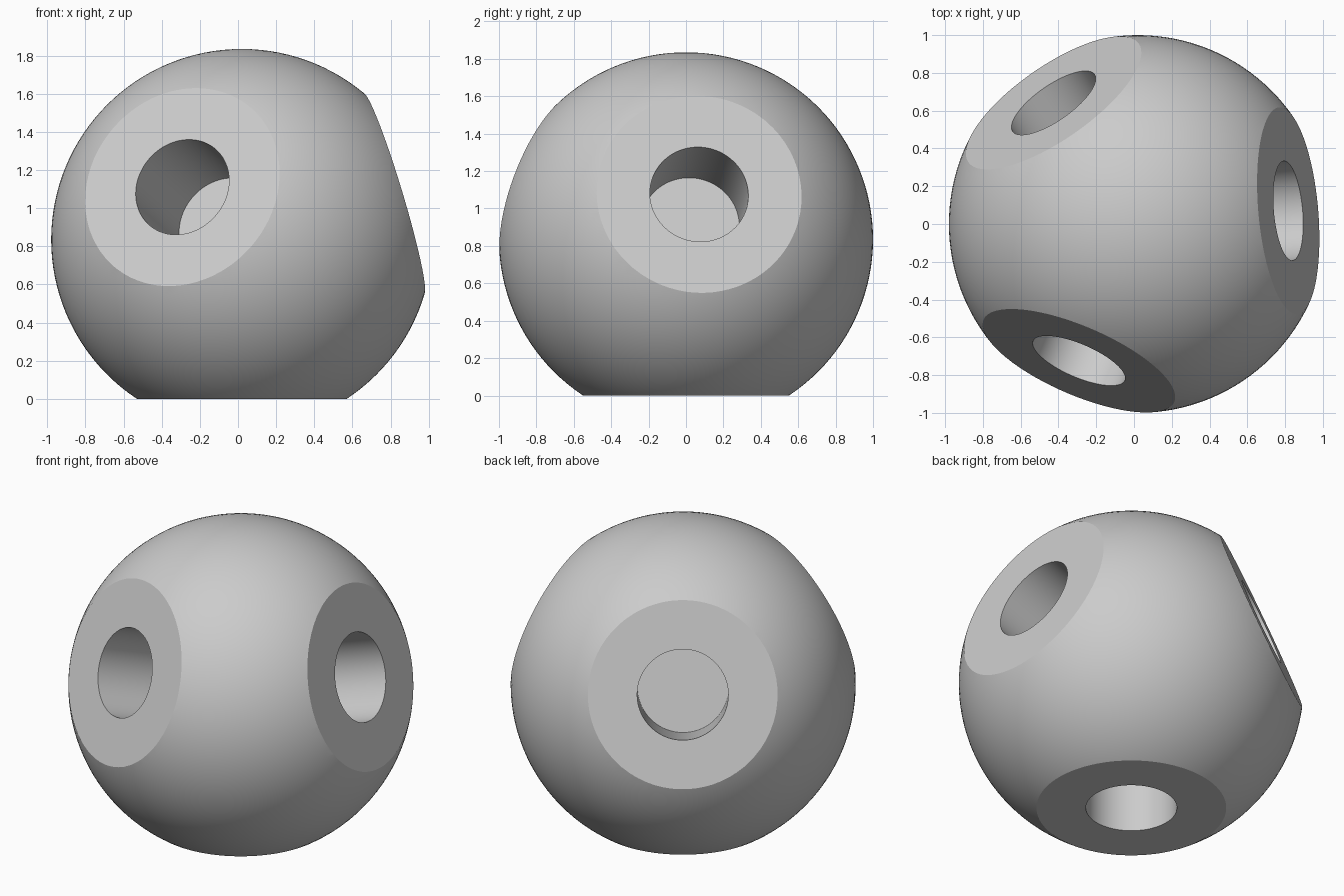
import bpy
import bmesh
import math
from mathutils import Vector

default = bpy.data.objects.get("Cube")
if default:
    bpy.data.objects.remove(default, do_unlink=True)

CENTRE = Vector((0.02, 0, 0.835))
FLAT_DISTANCE = 0.835
HOLE_RADIUS = 0.264

# Direction of each flat and the depth of its socket
SOCKETS = [
    (Vector((0, 0, -1)), 0.59),
    (Vector((0.795, 0.07, 0.24)).normalized(), 0.57),
    (Vector((-0.31, -0.72, 0.274)).normalized(), 0.61),
    (Vector((-0.445, 0.64, 0.295)).normalized(), 0.59),
]

grey = bpy.data.materials.new("light grey")
grey.use_nodes = True
colour = (0.6, 0.6, 0.6, 1)
grey.diffuse_color = colour
grey.node_tree.nodes["Principled BSDF"].inputs["Base Color"].default_value = colour


def object_from(bm, name):
    mesh = bpy.data.meshes.new(name)
    bm.to_mesh(mesh)
    bm.free()
    obj = bpy.data.objects.new(name, mesh)
    bpy.context.collection.objects.link(obj)
    mesh.materials.append(grey)
    return obj


# Ball with four flats sliced off
bm = bmesh.new()
bmesh.ops.create_uvsphere(bm, u_segments=128, v_segments=64, radius=1)
for normal, depth in SOCKETS:
    cut = bmesh.ops.bisect_plane(
        bm, geom=bm.verts[:] + bm.edges[:] + bm.faces[:], dist=1e-5,
        plane_co=normal * FLAT_DISTANCE, plane_no=normal, clear_outer=True)
    rim = [e for e in cut["geom_cut"] if isinstance(e, bmesh.types.BMEdge)]
    bmesh.ops.contextual_create(bm, geom=rim)
bmesh.ops.translate(bm, verts=bm.verts, vec=CENTRE)
bmesh.ops.recalc_face_normals(bm, faces=bm.faces)
ball = object_from(bm, "drilled_ball")

# Round blind sockets, one in the middle of each flat
for normal, depth in SOCKETS:
    bm = bmesh.new()
    length = depth + 0.3
    bmesh.ops.create_cone(bm, cap_ends=True, segments=96, radius1=HOLE_RADIUS,
                          radius2=HOLE_RADIUS, depth=length)
    cutter = object_from(bm, "socket_cutter")
    cutter.hide_render = True
    cutter.rotation_mode = "QUATERNION"
    cutter.rotation_quaternion = normal.to_track_quat("Z", "Y")
    cutter.location = CENTRE + normal * (FLAT_DISTANCE - depth + length / 2)

    bpy.context.view_layer.update()
    drill = ball.modifiers.new("socket", "BOOLEAN")
    drill.operation = "DIFFERENCE"
    drill.solver = "EXACT"
    drill.object = cutter
    bpy.context.view_layer.objects.active = ball
    bpy.ops.object.modifier_apply(modifier=drill.name)
    bpy.data.objects.remove(cutter, do_unlink=True)

# Smooth ball and bores, crisp rims
for obj in bpy.context.selected_objects:
    obj.select_set(False)
ball.select_set(True)
bpy.context.view_layer.objects.active = ball
bpy.ops.object.shade_smooth_by_angle(angle=math.radians(20))
